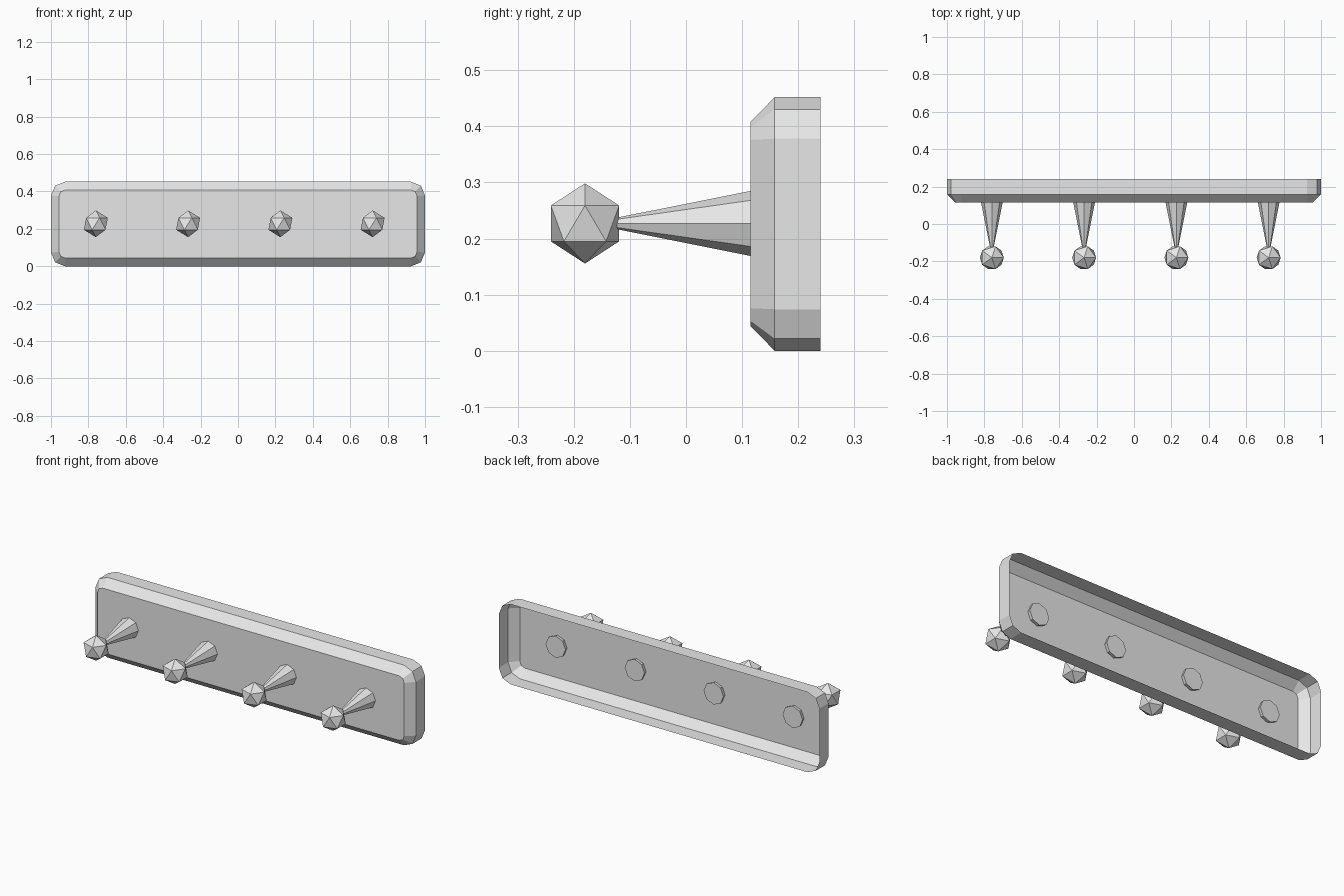
import bpy
import bmesh
from math import cos, sin, pi
from mathutils import Matrix

cube = bpy.data.objects.get("Cube")
if cube:
    bpy.data.objects.remove(cube, do_unlink=True)

grey = bpy.data.materials.new("light grey")
grey.use_nodes = True
colour = (0.8, 0.8, 0.8, 1)
grey.diffuse_color = colour
grey.node_tree.nodes["Principled BSDF"].inputs["Base Color"].default_value = colour

MID_Z = 0.226


def finish(name, bm):
    bmesh.ops.recalc_face_normals(bm, faces=bm.faces)
    mesh = bpy.data.meshes.new(name)
    bm.to_mesh(mesh)
    bm.free()
    mesh.materials.append(grey)
    obj = bpy.data.objects.new(name, mesh)
    bpy.context.collection.objects.link(obj)
    return obj


def rounded_ring(bm, y, half_x, half_z, radius):
    """Rectangle outline with two-segment corners, in the plane at y."""
    ring = []
    for i, (sx, sz) in enumerate([(1, 1), (-1, 1), (-1, -1), (1, -1)]):
        for k in range(3):
            a = i * pi / 2 + k * pi / 4
            x = sx * (half_x - radius) + radius * cos(a)
            z = sz * (half_z - radius) + radius * sin(a)
            ring.append(bm.verts.new((x, y, MID_Z + z)))
    return ring


# Back plate: a thin shell with a chamfered front and an open back
bm = bmesh.new()
rings = [rounded_ring(bm, 0.115, 0.957, 0.182, 0.032),
         rounded_ring(bm, 0.158, 1.0, MID_Z, 0.074),
         rounded_ring(bm, 0.24, 1.0, MID_Z, 0.074)]
bm.faces.new(rings[0])
for front, back in zip(rings, rings[1:]):
    for i in range(len(front)):
        j = (i + 1) % len(front)
        bm.faces.new((front[i], front[j], back[j], back[i]))
plate = finish("back_plate", bm)
# Outward direction follows the front panel
if plate.data.polygons[0].normal.y > 0:
    plate.data.flip_normals()

# Four pegs: tapered eight-sided stem with a faceted knob
for n in range(4):
    x = -0.76 + n * 0.4933

    bm = bmesh.new()
    y_tip, y_base = -0.125, 0.135
    place = (Matrix.Translation((x, (y_tip + y_base) / 2, MID_Z + 0.001))
             @ Matrix.Rotation(pi / 2, 4, "X"))
    bmesh.ops.create_cone(bm, cap_ends=True, segments=8, radius1=0.062,
                          radius2=0.01, depth=y_base - y_tip, matrix=place)
    finish(f"peg_stem_{n + 1}", bm)

    bm = bmesh.new()
    bmesh.ops.create_icosphere(bm, subdivisions=1, radius=0.0715,
                               matrix=Matrix.Translation((x, -0.18, MID_Z + 0.001)))
    finish(f"peg_knob_{n + 1}", bm)
